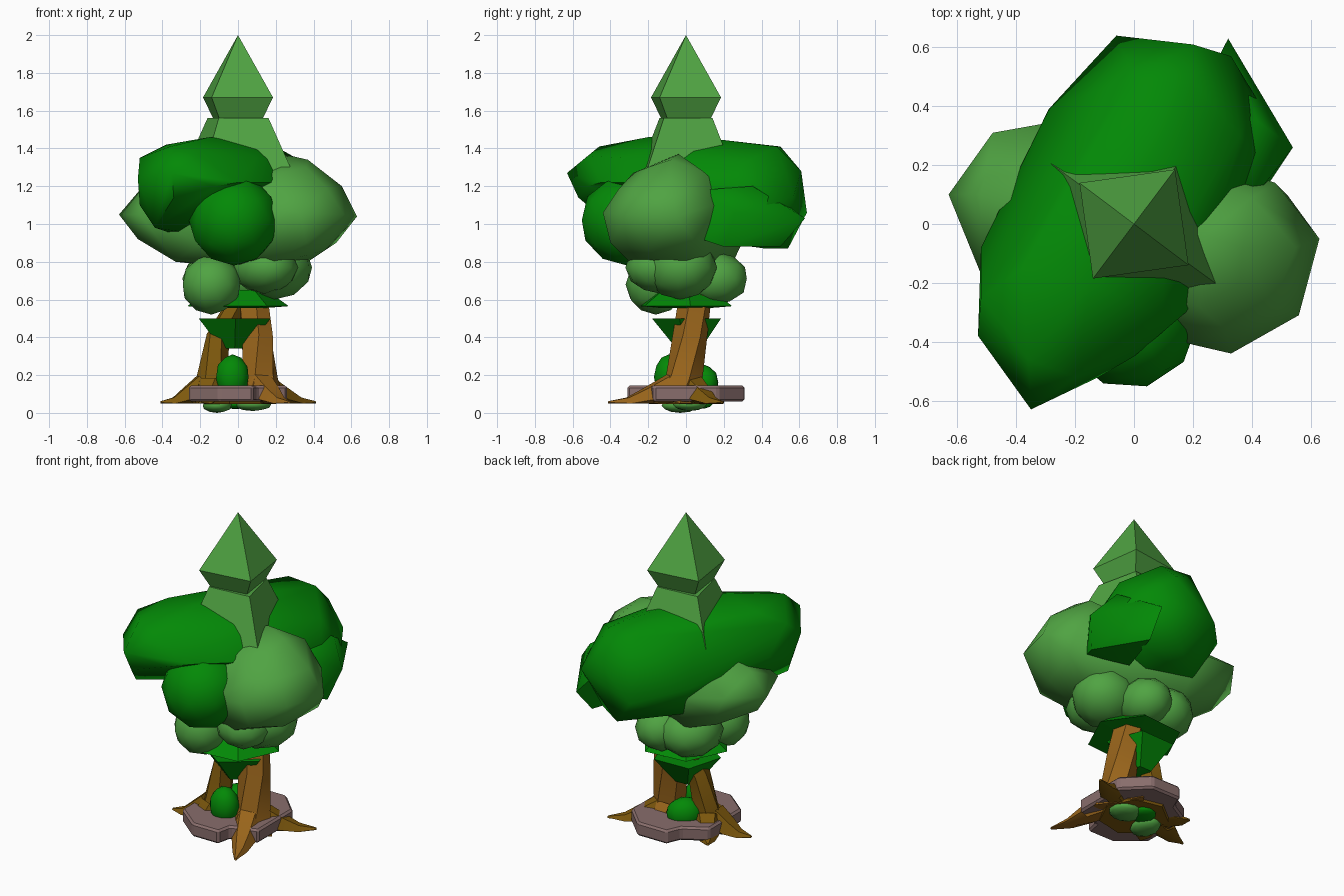
import bpy, bmesh, math
from mathutils import Vector, Matrix

if "Cube" in bpy.data.objects:
    bpy.data.objects.remove(bpy.data.objects["Cube"])


def material(name, rgb):
    m = bpy.data.materials.new(name)
    m.diffuse_color = (*rgb, 1)
    m.use_nodes = True
    m.node_tree.nodes["Principled BSDF"].inputs["Base Color"].default_value = m.diffuse_color
    return m


LEAF_LIGHT = material("light_leaf_green", (0.08, 0.37, 0.055))
LEAF_DARK = material("deep_leaf_green", (0.001, 0.25, 0.002))
BARK = material("bark_brown", (0.32, 0.13, 0.011))
ROOT = material("olive_bark", (0.21, 0.1, 0.004))
STONE = material("mauve_stone", (0.25, 0.155, 0.15))


def finish(name, bm, mat, smooth=0):
    bmesh.ops.recalc_face_normals(bm, faces=bm.faces[:])
    me = bpy.data.meshes.new(name)
    bm.to_mesh(me)
    bm.free()
    me.materials.append(mat)
    if smooth:
        me.polygons.foreach_set("use_smooth", [True] * len(me.polygons))
        me.set_sharp_from_angle(angle=math.radians(smooth))
    ob = bpy.data.objects.new(name, me)
    bpy.context.collection.objects.link(ob)
    return ob


def hull(name, pts, mat, smooth=0):
    bm = bmesh.new()
    for p in pts:
        bm.verts.new(p)
    bmesh.ops.convex_hull(bm, input=bm.verts[:])
    bmesh.ops.delete(bm, geom=[v for v in bm.verts if not v.link_faces], context='VERTS')
    bmesh.ops.dissolve_limit(bm, angle_limit=0.01, verts=bm.verts[:], edges=bm.edges[:])
    return finish(name, bm, mat, smooth)


def blob(name, centre, size, mat, turn=0):
    bm = bmesh.new()
    bmesh.ops.create_icosphere(bm, subdivisions=2, radius=1)
    bm.transform(Matrix.Translation(centre) @ Matrix.Rotation(math.radians(turn), 4, 'Z')
                 @ Matrix.Diagonal((*size, 1)))
    return finish(name, bm, mat, 60)


def frustum(name, rings, sides, mat, turn=0, at=(0, 0), squash=1):
    """Faceted solid through (radius, height) rings."""
    rot = Matrix.Rotation(math.radians(turn), 3, 'Z')
    pts = []
    for r, z in rings:
        for i in range(sides):
            a = math.tau * i / sides
            pts.append(rot @ Vector((r * math.cos(a), r * squash * math.sin(a), 0))
                       + Vector((*at, z)))
    return hull(name, pts, mat)


def limb(name, path, mat, sides=6, floor=0.05):
    """Tapered faceted tube through (x, y, z, radius) points."""
    bm = bmesh.new()
    pts = [Vector(p[:3]) for p in path]
    rings = []
    for i, p in enumerate(pts):
        t = pts[min(i + 1, len(pts) - 1)] - pts[max(i - 1, 0)]
        q = t.to_track_quat('Z', 'Y')
        ring = []
        for k in range(sides):
            a = math.tau * k / sides
            co = p + q @ Vector((math.cos(a), math.sin(a), 0)) * path[i][3]
            co.z = max(co.z, floor)
            ring.append(bm.verts.new(co))
        rings.append(ring)
    for a, b in zip(rings, rings[1:]):
        for k in range(sides):
            n = (k + 1) % sides
            bm.faces.new((a[k], a[n], b[n], b[k]))
    bm.faces.new(rings[0])
    bm.faces.new(rings[-1])
    return finish(name, bm, mat, 25)


# Crown spire and its flared base
frustum("crown_spire", [(0.0001, 2.0), (0.232, 1.67), (0.165, 1.56)], 4, LEAF_LIGHT, -37)
frustum("crown_base", [(0.2, 1.56), (0.36, 1.27), (0.33, 1.12)], 4, LEAF_LIGHT, -36, squash=0.87)

# Large dark foliage mass lying along the diagonal
hull("dark_canopy", [
    (-0.06, 0.64, 1.06), (0.33, 0.57, 1.15), (0.2, 0.61, 1.28), (0.42, 0.42, 1.1),
    (0.45, 0.2, 1.1), (0.2, -0.28, 1.22), (-0.35, -0.63, 1.27), (-0.53, -0.38, 1.24),
    (-0.52, -0.08, 1.2), (-0.29, 0.39, 1.12), (-0.15, -0.2, 1.46), (0.05, 0.15, 1.45),
    (-0.36, -0.46, 1.41), (0.2, 0.48, 1.41), (0.0, 0.5, 1.41), (-0.38, -0.15, 1.42),
    (0.36, 0.3, 1.32), (-0.44, -0.38, 0.98), (0.1, 0.54, 0.87), (0.28, 0.42, 0.87),
    (-0.2, 0.28, 0.9), (0.0, -0.45, 1.22), (-0.22, 0.2, 1.38), (0.1, -0.1, 1.42),
    (-0.2, -0.52, 1.36), (-0.34, -0.57, 1.14), (0.1, -0.33, 1.35), (-0.52, -0.25, 1.35),
    (-0.52, -0.3, 1.1), (-0.12, -0.52, 1.2)], LEAF_DARK, 60)

# Wide light foliage mass
hull("light_canopy", [
    (0.63, -0.05, 1.04), (0.48, 0.14, 1.1), (0.56, -0.31, 1.05), (0.33, -0.44, 1.06),
    (0.2, -0.41, 1.08), (0.55, -0.08, 1.2), (0.37, -0.08, 1.34), (0.24, -0.04, 1.37),
    (0.47, -0.28, 1.19), (0.22, -0.28, 1.27), (0.46, -0.2, 0.86), (0.37, 0.0, 0.8),
    (0.15, -0.28, 0.78), (0.52, 0.05, 0.9), (0.2, 0.12, 0.77), (0.36, -0.4, 0.9),
    (0.4, 0.09, 1.28), (0.36, -0.2, 1.3), (0.31, -0.36, 1.18), (0.52, 0.1, 1.0),
    (-0.63, 0.1, 1.05), (-0.48, 0.31, 1.08), (-0.2, 0.36, 1.03), (-0.52, -0.17, 1.05),
    (-0.52, 0.1, 1.18), (-0.35, 0.2, 0.84), (-0.33, -0.1, 0.8), (-0.53, 0.05, 0.92),
    (-0.15, 0.24, 0.78), (-0.2, -0.28, 0.9), (-0.4, 0.28, 0.93)], LEAF_LIGHT, 75)

# Smaller dark foliage clumps at the front and back right
blob("front_dark_clump", (-0.02, -0.31, 1.02), (0.24, 0.25, 0.24), LEAF_DARK, 15)
hull("back_dark_clump", [
    (0.32, 0.63, 1.03), (0.54, 0.26, 1.06), (0.4, 0.08, 1.18), (0.42, 0.08, 0.92),
    (0.48, 0.2, 0.88), (0.3, 0.5, 0.88), (0.2, 0.2, 0.88), (0.2, 0.4, 1.2),
    (0.42, 0.35, 1.2)], LEAF_DARK, 60)

# Light clumps under the canopy
clumps = [((-0.14, -0.16, 0.68), (0.16, 0.16, 0.16)),
          ((0.19, -0.03, 0.77), (0.21, 0.19, 0.17)),
          ((-0.12, 0.12, 0.71), (0.19, 0.17, 0.15)),
          ((0.05, 0.16, 0.71), (0.17, 0.15, 0.14)),
          ((0.14, -0.13, 0.77), (0.2, 0.17, 0.14))]
for i, (c, s) in enumerate(clumps):
    blob(f"lower_clump_{i + 1}", c, s, LEAF_LIGHT, 30 * i)

# Leaf collars on the trunk
frustum("upper_collar", [(0.15, 0.65), (0.27, 0.565), (0.14, 0.555)], 6, LEAF_DARK, 5)
frustum("lower_collar", [(0.2, 0.5), (0.07, 0.34)], 5, LEAF_DARK, 200, at=(-0.02, 0.02))

# Trunk: a thick leg and a thinner one joining above
limb("main_trunk", [(0.12, -0.05, 0.05, 0.14), (0.115, -0.01, 0.18, 0.1),
                    (0.1, 0.02, 0.4, 0.092), (0.07, 0.05, 0.62, 0.088)], BARK)
limb("side_trunk", [(-0.16, -0.02, 0.05, 0.1), (-0.14, 0.0, 0.18, 0.08),
                    (-0.105, 0.02, 0.4, 0.065), (0.0, 0.04, 0.58, 0.06)], ROOT)

# Spreading roots: start, tip, material
for i, (s, e, m) in enumerate([
        ((0.12, 0.02), (0.41, 0.19), ROOT), ((0.12, -0.06), (0.27, -0.41), BARK),
        ((-0.17, -0.02), (-0.41, -0.06), ROOT), ((-0.16, 0.02), (-0.27, 0.17), ROOT),
        ((-0.14, -0.04), (-0.2, -0.18), ROOT), ((0.1, 0.03), (0.1, 0.2), BARK)]):
    a, b = Vector(s), Vector(e)
    p, q = a.lerp(b, 0.4), a.lerp(b, 0.7)
    limb(f"root_{i + 1}", [(*a, 0.13, 0.09), (*p, 0.07, 0.07),
                           (*q, 0.045, 0.042), (*b, 0.055, 0.008)], m)

# Notched stone slab with softened rims
outline = [(-0.26, -0.18), (-0.1, -0.31), (0.08, -0.31), (0.1, -0.22), (0.26, -0.17),
           (0.26, 0.17), (0.12, 0.31), (-0.08, 0.31), (-0.12, 0.22), (-0.26, 0.14)]
bm = bmesh.new()
base = bm.faces.new([bm.verts.new((x, y, 0.06)) for x, y in outline])
top = bmesh.ops.extrude_face_region(bm, geom=[base])
bmesh.ops.translate(bm, vec=(0, 0, 0.085),
                    verts=[v for v in top["geom"] if isinstance(v, bmesh.types.BMVert)])
slab = finish("stone_slab", bm, STONE)
bev = slab.modifiers.new("rim", 'BEVEL')
bev.width, bev.segments = 0.012, 1

# Root mat under the slab
frustum("root_mat", [(0.2, 0.048), (0.22, 0.08)], 7, ROOT)

# Shrubs between the legs and leaves under the base
blob("front_shrub", (-0.03, -0.09, 0.19), (0.09, 0.08, 0.12), LEAF_DARK)
blob("back_shrub", (-0.05, 0.08, 0.16), (0.11, 0.08, 0.1), LEAF_DARK, 40)
blob("underside_leaves_left", (-0.11, -0.03, 0.04), (0.08, 0.1, 0.04), LEAF_LIGHT)
blob("underside_leaves_right", (0.08, 0.02, 0.045), (0.1, 0.09, 0.035), LEAF_LIGHT)
blob("underside_leaves_dark", (-0.01, 0.06, 0.045), (0.08, 0.08, 0.025), LEAF_DARK)
